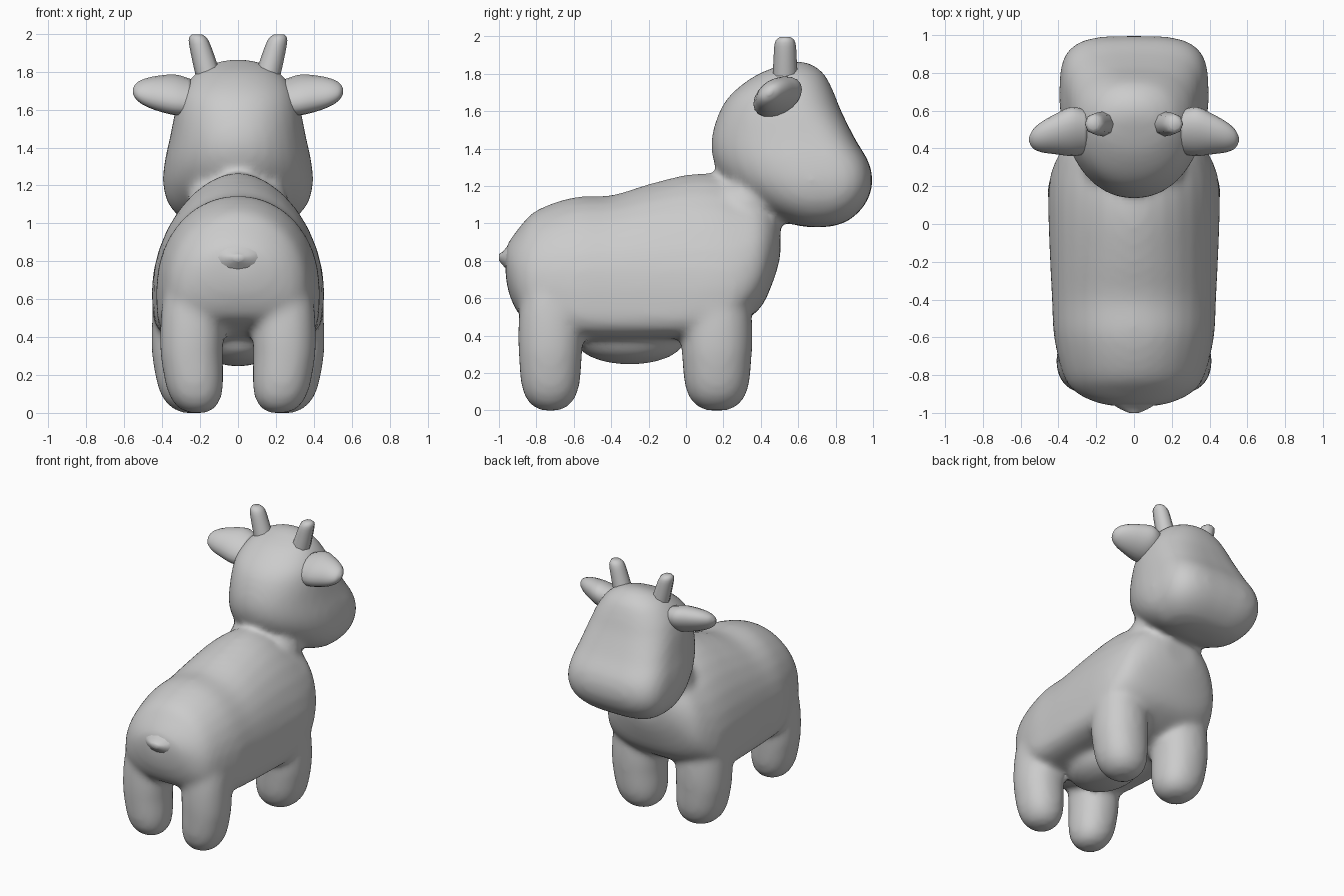
import bpy, bmesh, math
from mathutils import Vector, Matrix

if "Cube" in bpy.data.objects:
    bpy.data.objects.remove(bpy.data.objects["Cube"])


def spline(rows, steps=4):
    """Smooth in-between rows (Catmull-Rom)."""
    r = [Vector(x) for x in rows]
    out = []
    for i in range(len(r) - 1):
        a, b, c, d = r[max(i - 1, 0)], r[i], r[i + 1], r[min(i + 2, len(r) - 1)]
        for k in range(steps):
            t = k / steps
            out.append(b + 0.5 * t * ((c - a) + t * ((2 * a - 5 * b + 4 * c - d) + t * (3 * (b - c) + d - a))))
    return out + [r[-1]]


def loft(bm, rows, place, sides=32):
    """Rows: position, low, high, half width, widest point, low power, high power."""
    rings = []
    for t, lo, hi, hw, mid, nlo, nhi in spline(rows):
        ring = []
        for k in range(sides):
            th = 2 * math.pi * k / sides
            c, s = math.cos(th), math.sin(th)
            n, reach = (nhi, hi - mid) if s > 0 else (nlo, mid - lo)
            u = hw * math.copysign(abs(c) ** (2 / n), c)
            a = mid + reach * math.copysign(abs(s) ** (2 / n), s)
            ring.append(bm.verts.new(place(u, t, a)))
        rings.append(ring)
    for p, q in zip(rings, rings[1:]):
        for k in range(sides):
            j = (k + 1) % sides
            bm.faces.new((p[k], p[j], q[j], q[k]))
    bm.faces.new(rings[0])
    bm.faces.new(rings[-1])


def ball(bm, center, radii):
    m = Matrix.Translation(center) @ Matrix.Diagonal((*radii, 1))
    bmesh.ops.create_uvsphere(bm, u_segments=32, v_segments=20, radius=1, matrix=m)


def finish(bm, name):
    bmesh.ops.recalc_face_normals(bm, faces=bm.faces[:])
    me = bpy.data.meshes.new(name)
    bm.to_mesh(me)
    bm.free()
    me.shade_smooth()
    ob = bpy.data.objects.new(name, me)
    bpy.context.collection.objects.link(ob)
    return ob


bm = bmesh.new()

# torso, lofted from rump to chest
torso = [(-.965, .72, .87, .10, .80, 2, 2), (-.945, .62, .905, .20, .76, 2.2, 2),
         (-.89, .51, .98, .31, .70, 2.8, 2), (-.80, .46, 1.07, .375, .67, 3.4, 2),
         (-.60, .39, 1.14, .423, .65, 4.5, 2.05), (-.40, .38, 1.15, .434, .65, 5, 2.05),
         (-.20, .38, 1.21, .444, .65, 5, 1.95), (0, .385, 1.26, .452, .65, 5, 1.85),
         (.15, .41, 1.265, .454, .65, 4.5, 1.8), (.28, .46, 1.22, .437, .67, 3.2, 1.85),
         (.40, .55, 1.16, .375, .76, 2.4, 2), (.47, .70, 1.09, .26, .86, 2, 2),
         (.505, .82, 1.02, .13, .92, 2, 2)]
loft(bm, torso, lambda u, t, a: (u, t, a))

# neck and belly bulge
ball(bm, (0, .32, 1.09), (.27, .20, .20))
ball(bm, (0, -.30, .385), (.23, .30, .14))

# head, lofted from jaw to crown
head = [(.98, .64, .76, .14, .70, 2, 2.5), (1.01, .52, .86, .27, .69, 2, 3),
        (1.09, .36, .95, .36, .68, 2, 3.4), (1.20, .22, .995, .395, .67, 2, 3.6),
        (1.32, .15, .98, .388, .65, 2.1, 3.6), (1.45, .135, .905, .36, .60, 2.1, 3.3),
        (1.60, .18, .83, .33, .54, 2.1, 2.8), (1.70, .25, .79, .295, .53, 2.1, 2.5),
        (1.79, .37, .745, .225, .55, 2, 2.3), (1.84, .49, .69, .14, .58, 2, 2),
        (1.865, .57, .63, .05, .60, 2, 2)]
loft(bm, head, lambda u, t, a: (u, a, t))

# four legs, tapering up into the torso
for side in (1, -1):
    for x, y, rx, ry in ((.267, .165, .185, .185), (.245, -.725, .162, .168)):
        leg = [(z, y - ry * f, y + ry * f, rx * f, y, 2.2, 2.2) for z, f in
               ((0, .3), (.02, .55), (.07, .80), (.15, .94), (.27, 1.0), (.40, 1.03), (.55, .98), (.70, .80), (.82, .45))]
        loft(bm, leg, lambda u, t, a: (side * (x - .03 * max(0, 1 - t / .3)) + u, a, t))

body = finish(bm, "body")
rm = body.modifiers.new("blend", 'REMESH')
rm.mode, rm.voxel_size, rm.use_smooth_shade = 'VOXEL', .022, True
sm = body.modifiers.new("soften", 'SMOOTH')
sm.factor, sm.iterations = .5, 12

# ears: leaf shapes, tilted in section
ear_rows = [(.25, .37, .60, .09, .49, 2, 2), (.33, .36, .62, .10, .49, 2, 2),
            (.42, .37, .58, .088, .47, 2, 2), (.49, .38, .54, .068, .455, 2, 2),
            (.535, .40, .50, .042, .45, 2, 2), (.555, .435, .46, .012, .445, 2, 2)]
# horns: short blunt faceted pegs
for side, word in ((1, "right"), (-1, "left")):
    bm = bmesh.new()
    loft(bm, ear_rows, lambda u, t, a: (side * t, a, 1.67 + .15 * (t - .3) + .3 * (a - .48) + u), 20)
    finish(bm, word + "_ear")

    bm = bmesh.new()
    horn = [(1.72, .46, .60, .07, .53, 2, 2), (1.86, .467, .593, .063, .53, 2, 2),
            (1.965, .475, .585, .052, .53, 2, 2), (1.995, .50, .56, .03, .53, 2, 2)]
    loft(bm, horn, lambda u, t, a: (side * (.145 + .28 * (t - 1.74)) + u, a, t), 8)
    finish(bm, word + "_horn")

# tail stub
bm = bmesh.new()
tail = [(-1.0, .80, .835, .025, .82, 2, 2), (-.97, .765, .86, .09, .82, 2, 2),
        (-.90, .68, .95, .19, .82, 2, 2)]
loft(bm, tail, lambda u, t, a: (u, t, a), 12)
finish(bm, "tail")
